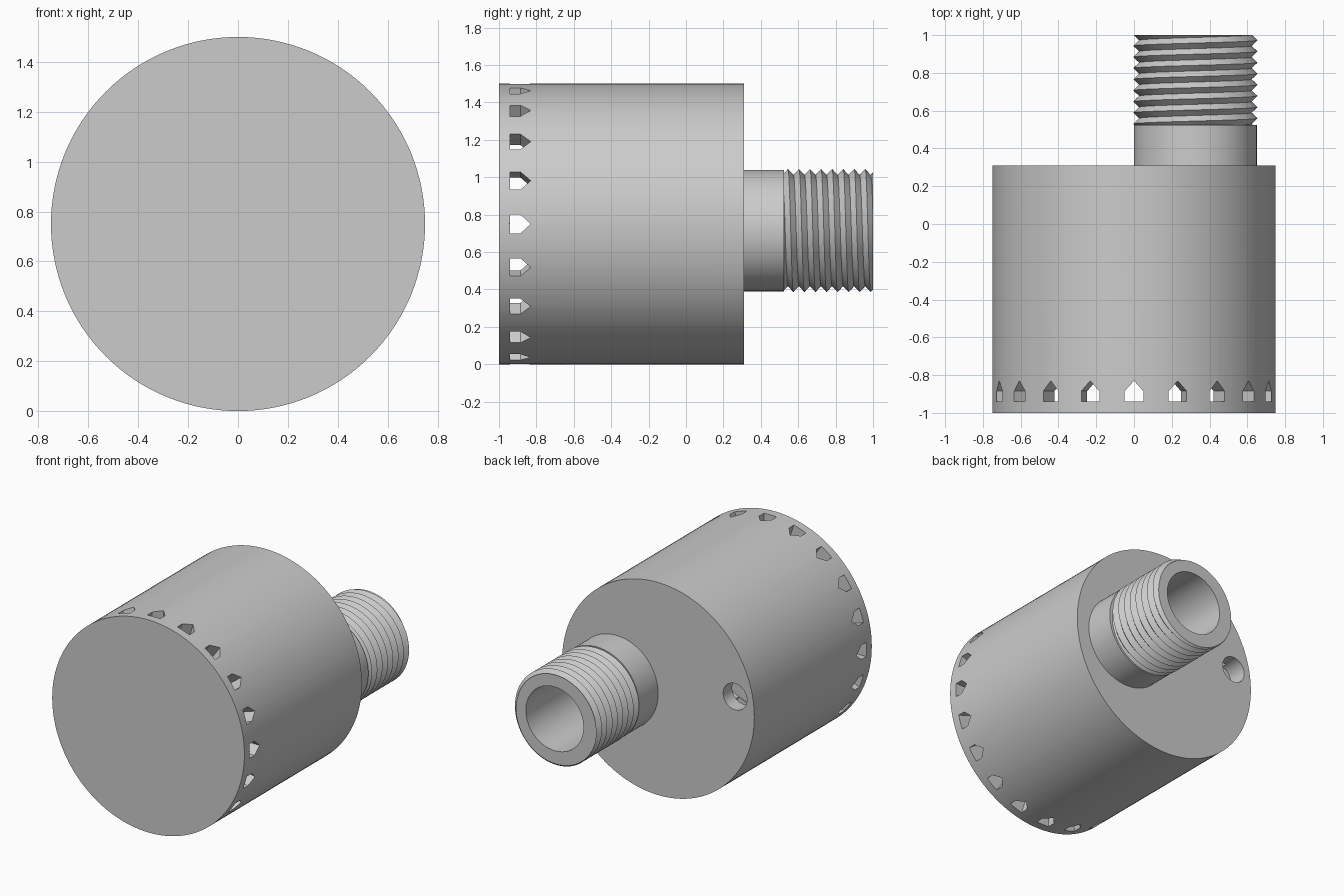
import bpy, bmesh
from math import sin, cos, pi
from mathutils import Matrix, Vector

if "Cube" in bpy.data.objects:
    bpy.data.objects.remove(bpy.data.objects["Cube"], do_unlink=True)

AXIS_Z = 0.75
FRONT, BACK = -1.0, 0.31
BORE, COLLAR, ROOT, CREST = 0.225, 0.325, 0.298, 0.329
THREAD_START, PIPE_END, PITCH = 0.525, 1.0, 0.059

grey = bpy.data.materials.new("matte grey")
grey.use_nodes = True
grey.diffuse_color = (0.6, 0.6, 0.6, 1)
grey.node_tree.nodes["Principled BSDF"].inputs["Base Color"].default_value = (0.6, 0.6, 0.6, 1)


def finish(name, bm, location):
    bmesh.ops.remove_doubles(bm, verts=bm.verts, dist=1e-5)
    bmesh.ops.recalc_face_normals(bm, faces=bm.faces)
    mesh = bpy.data.meshes.new(name)
    bm.to_mesh(mesh)
    bm.free()
    mesh.materials.append(grey)
    obj = bpy.data.objects.new(name, mesh)
    obj.location = location
    bpy.context.collection.objects.link(obj)
    return obj


def select(obj):
    bpy.ops.object.select_all(action='DESELECT')
    obj.select_set(True)
    bpy.context.view_layer.objects.active = obj


def smooth(obj, angle):
    select(obj)
    bpy.ops.object.shade_smooth_by_angle(angle=angle)


def revolve(bm, profile_at, segments, closed):
    """Sweep (radius, y) points round the y axis; the profile may vary with the angle."""
    rings = []
    for i in range(segments + 1):
        a = 2 * pi * i / segments
        rings.append([bm.verts.new((r * sin(a), y, r * cos(a))) for r, y in profile_at(i / segments)])
    count = len(rings[0])
    for left, right in zip(rings, rings[1:]):
        for j in range(count if closed else count - 1):
            k = (j + 1) % count
            bm.faces.new((left[j], left[k], right[k], right[j]))
    bmesh.ops.remove_doubles(bm, verts=bm.verts, dist=1e-5)
    bmesh.ops.dissolve_degenerate(bm, edges=bm.edges, dist=1e-6)


def cylinder_cutter(bm, x, z, radius, y0, y1):
    place = Matrix.Translation((x, (y0 + y1) / 2, z)) @ Matrix.Rotation(pi / 2, 4, 'X')
    bmesh.ops.create_cone(bm, cap_ends=True, segments=48, radius1=radius,
                          radius2=radius, depth=y1 - y0, matrix=place)


# Drum: hollow closed shell, outer wall and inner cavity
bm = bmesh.new()
for radius, y0, y1 in ((0.75, FRONT, BACK), (0.65, FRONT + 0.055, BACK - 0.1)):
    place = Matrix.Translation((0, (y0 + y1) / 2, 0)) @ Matrix.Rotation(pi / 2, 4, 'X')
    made = bmesh.ops.create_cone(bm, cap_ends=True, segments=128, radius1=radius,
                                 radius2=radius, depth=y1 - y0, matrix=place)
drum = finish("drum", bm, (0, 0, AXIS_Z))
# The cavity faces inwards
mesh = drum.data
bm = bmesh.new()
bm.from_mesh(mesh)
inner = [f for f in bm.faces if all(Vector((v.co.x, v.co.z)).length < 0.7 for v in f.verts)]
bmesh.ops.recalc_face_normals(bm, faces=inner)
bmesh.ops.reverse_faces(bm, faces=inner)
bm.to_mesh(mesh)
bm.free()

# Cutter: ring of pointed windows, vent hole and pipe opening
bm = bmesh.new()
house = [(-0.05, -0.94), (0.05, -0.94), (0.05, -0.885), (0, -0.83), (-0.05, -0.885)]
for i in range(20):
    turn = Matrix.Rotation(2 * pi * i / 20, 3, 'Y')
    low, high = ([bm.verts.new(turn @ Vector((t, y, r))) for t, y in house] for r in (0.5, 0.9))
    bm.faces.new(low)
    bm.faces.new(high)
    for j in range(len(house)):
        k = (j + 1) % len(house)
        bm.faces.new((low[j], low[k], high[k], high[j]))
cylinder_cutter(bm, -0.6, 0.105, 0.093, 0.17, 0.4)
cylinder_cutter(bm, 0.325, -0.035, 0.27, 0.15, 0.4)
cutter = finish("opening_cutter", bm, (0, 0, AXIS_Z))
cutter.hide_render = True

cut = drum.modifiers.new("openings", 'BOOLEAN')
cut.operation, cut.solver, cut.object = 'DIFFERENCE', 'EXACT', cutter
bpy.context.view_layer.update()
select(drum)
bpy.ops.object.modifier_apply(modifier=cut.name)
bpy.data.objects.remove(cutter, do_unlink=True)
smooth(drum, pi / 9)


# Pipe: plain collar, helical thread and straight bore
def pipe_profile(turn):
    points = [(BORE, BACK - 0.105), (COLLAR, BACK - 0.105), (COLLAR, THREAD_START)]
    for k in range(-4, 20):
        phase = k / 2 + turn
        y = min(max(THREAD_START + 0.02 + phase * PITCH, THREAD_START), PIPE_END)
        wave = ((y - THREAD_START - 0.02) / PITCH - turn) % 1
        points.append((ROOT + (CREST - ROOT) * abs(2 * wave - 1), y))
    return points + [(BORE, PIPE_END)]


bm = bmesh.new()
revolve(bm, pipe_profile, 96, True)
pipe = finish("threaded_pipe", bm, (0.325, 0, AXIS_Z - 0.035))
smooth(pipe, pi / 6)
